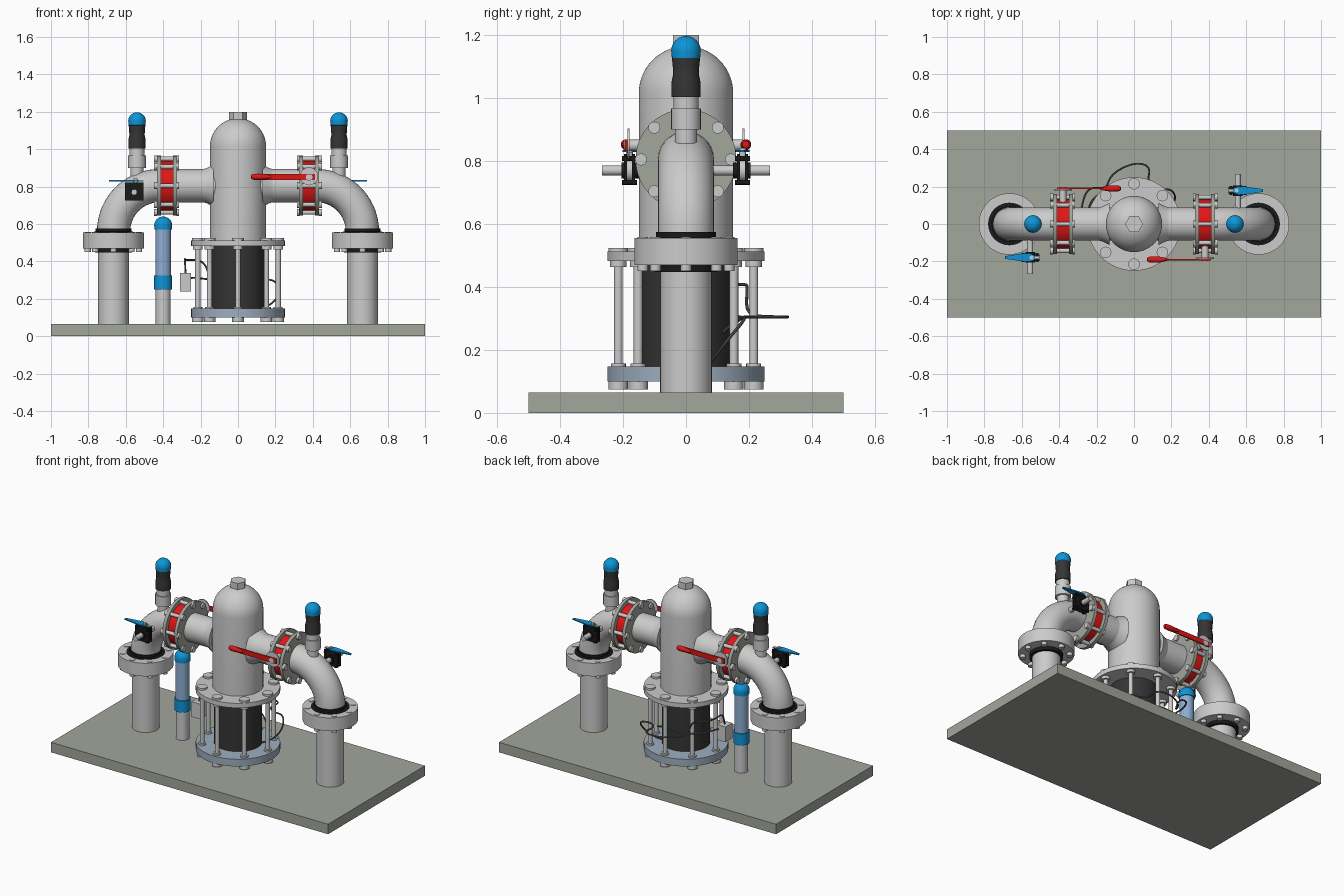
import bpy, bmesh, math
from mathutils import Matrix, Vector

if "Cube" in bpy.data.objects:
    bpy.data.objects.remove(bpy.data.objects["Cube"])


def mat(name, r, g, b):
    m = bpy.data.materials.new(name)
    m.diffuse_color = (r, g, b, 1)
    m.use_nodes = True
    m.node_tree.nodes["Principled BSDF"].inputs["Base Color"].default_value = m.diffuse_color
    return m


GREY = mat("light_grey", 0.60, 0.60, 0.60)
STONE = mat("green_grey", 0.36, 0.385, 0.335)
DARK = mat("charcoal", 0.035, 0.035, 0.035)
BLACK = mat("black", 0.01, 0.01, 0.01)
RED = mat("red", 0.75, 0.008, 0.008)
BLUE = mat("blue", 0.004, 0.30, 0.68)
SKY = mat("pale_blue", 0.27, 0.42, 0.64)
STEEL = mat("blue_grey", 0.34, 0.42, 0.52)
WIRE = mat("wire_grey", 0.12, 0.12, 0.12)

AXIS = {"Z": Matrix(),
        "X": Matrix.Rotation(math.pi / 2, 4, "Y"),
        "Y": Matrix.Rotation(-math.pi / 2, 4, "X")}
I = Matrix()


def smooth(ob):
    bpy.ops.object.select_all(action="DESELECT")
    ob.select_set(True)
    bpy.context.view_layer.objects.active = ob
    bpy.ops.object.shade_smooth_by_angle(angle=math.radians(32))


def finish(name, bm, m, M=I):
    bmesh.ops.remove_doubles(bm, verts=bm.verts, dist=1e-5)
    bmesh.ops.recalc_face_normals(bm, faces=bm.faces)
    me = bpy.data.meshes.new(name)
    bm.to_mesh(me)
    bm.free()
    me.materials.append(m)
    ob = bpy.data.objects.new(name, me)
    bpy.context.collection.objects.link(ob)
    me.transform(M)
    smooth(ob)
    return ob


def spin(bm, prof, M, seg):
    """Revolve a (radius, height) profile; end rings are capped."""
    rings = [[bm.verts.new(M @ Vector((r * math.cos(2 * math.pi * i / seg),
                                       r * math.sin(2 * math.pi * i / seg), z)))
              for i in range(seg)] for r, z in prof]
    for a, b in zip(rings, rings[1:]):
        for i in range(seg):
            j = (i + 1) % seg
            bm.faces.new((a[i], a[j], b[j], b[i]))
    for ring, (r, _) in ((rings[0], prof[0]), (rings[-1], prof[-1])):
        if r > 0:
            bm.faces.new(ring)


def lathe(name, prof, m, loc=(0, 0, 0), axis="Z", seg=48, M=I):
    bm = bmesh.new()
    spin(bm, prof, Matrix.Translation(loc) @ AXIS[axis], seg)
    return finish(name, bm, m, M)


def cyl(name, r, a, b, m, loc=(0, 0, 0), axis="Z", seg=48, M=I):
    return lathe(name, [(r, a), (r, b)], m, loc, axis, seg, M)


def bolts(name, R, parts, m, loc=(0, 0, 0), axis="Z", n=8, off=0, M=I):
    """Circle of bolts, each a stack of (radius, from, to) cylinders."""
    bm = bmesh.new()
    for k in range(n):
        t = 2 * math.pi * k / n + off
        P = Matrix.Translation(loc) @ AXIS[axis] @ Matrix.Translation((R * math.cos(t), R * math.sin(t), 0))
        for r, a, b in parts:
            spin(bm, [(r, a), (r, b)], P, 16)
    return finish(name, bm, m, M)


def box(name, lo, hi, m, M=I):
    bm = bmesh.new()
    c = [(a + b) / 2 for a, b in zip(lo, hi)]
    s = [b - a for a, b in zip(lo, hi)]
    bmesh.ops.create_cube(bm, size=1, matrix=Matrix.Translation(c) @ Matrix.Diagonal((*s, 1)))
    return finish(name, bm, m, M)


def tube(name, pts, r, m, M=I, kind="POLY", res=12):
    cu = bpy.data.curves.new(name, "CURVE")
    cu.dimensions = "3D"
    cu.bevel_depth, cu.bevel_resolution, cu.use_fill_caps = r, res, True
    sp = cu.splines.new(kind)
    sp.points.add(len(pts) - 1)
    for p, q in zip(sp.points, pts):
        p.co = (*q, 1)
    if kind == "NURBS":
        sp.order_u, sp.use_endpoint_u, sp.resolution_u = 3, True, 6
    cu.materials.append(m)
    ob = bpy.data.objects.new(name, cu)
    bpy.context.collection.objects.link(ob)
    bpy.ops.object.select_all(action="DESELECT")
    ob.select_set(True)
    bpy.context.view_layer.objects.active = ob
    bpy.ops.object.convert(target="MESH")
    ob = bpy.context.object
    ob.data.transform(M)
    smooth(ob)


def arc(r, z, n=10):
    """Quarter circle profile closing a dome at its pole."""
    return [(r * math.cos(math.pi / 2 * i / n), z + r * math.sin(math.pi / 2 * i / n)) for i in range(n)] + [(0, z + r)]


# Base slab
box("base_slab", (-1, -0.5, 0), (1, 0.5, 0.065), STONE)

# Central filter vessel with hex plug, flanged on a dark column
lathe("vessel", [(0.15, 0.49)] + arc(0.15, 1.015, 14), GREY, seg=64)
cyl("hex_plug", 0.048, 1.15, 1.2, GREY, seg=6)
cyl("vessel_flange", 0.25, 0.482, 0.512, GREY, seg=64)
cyl("filter_column", 0.143, 0.14, 0.485, DARK, seg=64)
cyl("bottom_plate", 0.25, 0.10, 0.147, STEEL, seg=64)
bolts("tie_rods", 0.215, [(0.014, 0.09, 0.515), (0.031, 0.512, 0.524), (0.026, 0.464, 0.482),
                          (0.031, 0.075, 0.10), (0.024, 0.147, 0.157)], GREY)
cyl("main_pipe", 0.089, -0.33, 0.33, GREY, (0, 0, 0.805), "X")

# Both ends are the same assembly, turned half a revolution
for side, M in (("right", I), ("left", Matrix.Rotation(math.pi, 4, "Z"))):
    n = lambda s: side + "_" + s
    c = (0, 0, 0.805)
    lathe(n("pipe_fillet"), [(0.112, 0.13), (0.104, 0.148), (0.095, 0.165), (0.089, 0.185)], GREY, c, "X", M=M)

    # Wafer valve between two flanges
    cyl(n("inner_flange"), 0.16, 0.327, 0.348, STONE, c, "X", 64, M)
    cyl(n("outer_flange"), 0.16, 0.412, 0.433, STONE, c, "X", 64, M)
    cyl(n("valve_body"), 0.132, 0.346, 0.414, RED, c, "X", 64, M)
    bolts(n("valve_bolts"), 0.143, [(0.012, 0.32, 0.445), (0.019, 0.316, 0.328),
                                    (0.019, 0.432, 0.449)], GREY, c, "X", M=M)
    cyl(n("valve_shaft"), 0.018, -0.197, -0.1, GREY, (0.38, 0, 0.85), "Y", 20, M)
    cyl(n("lever_disc"), 0.048, -0.186, -0.179, GREY, (0.38, 0, 0.855), "Y", 32, M)
    box(n("lever"), (0.10, -0.194, 0.836), (0.412, -0.186, 0.868), RED, M)
    lathe(n("lever_grip"), [(0, 0.068), (0.011, 0.072), (0.016, 0.085), (0.017, 0.11), (0.014, 0.15), (0.004, 0.185)],
          RED, (0, -0.19, 0.852), "X", 20, M)

    # Elbow down to the leg
    pts = [(0.42 + 0.245 * math.sin(t), 0, 0.56 + 0.245 * math.cos(t))
           for t in (math.pi / 2 * i / 18 for i in range(19))]
    tube(n("elbow"), pts, 0.089, GREY, M)

    # Leg, coupling flange and gaskets
    p = (0.666, 0, 0)
    cyl(n("leg"), 0.082, 0.06, 0.48, GREY, p, M=M)
    cyl(n("coupling_flange"), 0.164, 0.47, 0.555, GREY, p, seg=64, M=M)
    lathe(n("upper_gasket"), [(0.114, 0.55), (0.114, 0.558), (0.096, 0.559), (0.096, 0.575)], BLACK, p, M=M)
    cyl(n("lower_gasket"), 0.098, 0.447, 0.475, BLACK, p, M=M)
    bolts(n("coupling_bolts"), 0.137, [(0.017, 0.45, 0.558)], GREY, p, M=M)

    # Air release valve on top of the elbow
    p = (0.54, 0, 0)
    lathe(n("air_valve_neck"), [(0.035, 0.80), (0.035, 0.90), (0.047, 0.90), (0.047, 0.967), (0.04, 0.967), (0.04, 1.005)],
          GREY, p, seg=32, M=M)
    lathe(n("air_valve_body"), [(0.046, 1.003), (0.046, 1.05), (0.041, 1.075), (0.042, 1.10), (0.045, 1.13), (0.045, 1.14)],
          DARK, p, seg=32, M=M)
    lathe(n("air_valve_cap"), [(0.03, 1.115), (0.045, 1.128)] + arc(0.047, 1.15), BLUE, p, seg=32, M=M)

    # Small drain valve with blue handle
    p = (0.555, 0, 0.77)
    cyl(n("drain_pipe"), 0.016, 0.04, 0.267, GREY, p, "Y", 24, M)
    cyl(n("drain_valve_ball"), 0.036, 0.165, 0.194, GREY, p, "Y", 24, M)
    for k, y in (("inner", 0.162), ("outer", 0.187)):
        box(n("drain_plate_" + k), (0.506, y, 0.726), (0.604, y + 0.01, 0.823), BLACK, M)
    cyl(n("drain_collar"), 0.026, 0.15, 0.205, BLACK, p, "Y", 24, M)
    bolts(n("drain_bolts"), 0.053, [(0.008, 0.155, 0.204)], BLACK, p, "Y", 4, math.pi / 4, M)
    cyl(n("drain_stem"), 0.011, 0.79, 0.842, GREY, (0.548, 0.18, 0), seg=16, M=M)
    box(n("handle_stop"), (0.505, 0.172, 0.826), (0.55, 0.188, 0.832), GREY, M)
    bm = bmesh.new()
    f = bm.faces.new([bm.verts.new((x, 0.18 + y, 0.828)) for x, y in
                      ((0.53, -0.012), (0.56, -0.024), (0.60, -0.022), (0.69, -0.008),
                       (0.69, 0.006), (0.60, 0.019), (0.56, 0.022), (0.53, 0.012))])
    up = bmesh.ops.extrude_face_region(bm, geom=[f])["geom"]
    bmesh.ops.translate(bm, vec=(0, 0, 0.007), verts=[v for v in up if isinstance(v, bmesh.types.BMVert)])
    finish(n("drain_handle"), bm, BLUE, M)

# Level sensor standing beside the column
p = (-0.40, 0, 0)
cyl("sensor_post", 0.04, 0.06, 0.26, GREY, p, seg=32, M=I)
cyl("sensor_band", 0.048, 0.25, 0.325, BLUE, p, seg=32)
cyl("sensor_tube", 0.042, 0.32, 0.58, SKY, p, seg=32)
lathe("sensor_cap", [(0.047, 0.57)] + arc(0.048, 0.592), BLUE, p, seg=32)

# Junction box and its cables around the back
box("junction_box", (-0.31, -0.035, 0.238), (-0.25, 0.035, 0.337), GREY)
tube("long_cable", [(-0.28, 0, 0.33), (-0.285, 0.02, 0.42), (-0.28, 0.10, 0.405), (-0.25, 0.19, 0.41),
                    (-0.18, 0.195, 0.40), (-0.15, 0.19, 0.31), (-0.12, 0.27, 0.305), (0, 0.33, 0.305),
                    (0.09, 0.31, 0.305), (0.07, 0.22, 0.305), (0.13, 0.18, 0.305), (0.20, 0.19, 0.30),
                    (0.23, 0.13, 0.23), (0.17, 0.08, 0.16), (0.12, 0.06, 0.15)], 0.005, WIRE, kind="NURBS", res=2)
tube("short_cable", [(-0.26, 0.02, 0.31), (-0.24, 0.12, 0.315), (-0.17, 0.17, 0.305), (-0.08, 0.19, 0.30),
                     (0.05, 0.17, 0.30), (0.12, 0.12, 0.26)], 0.005, WIRE, kind="NURBS", res=2)
